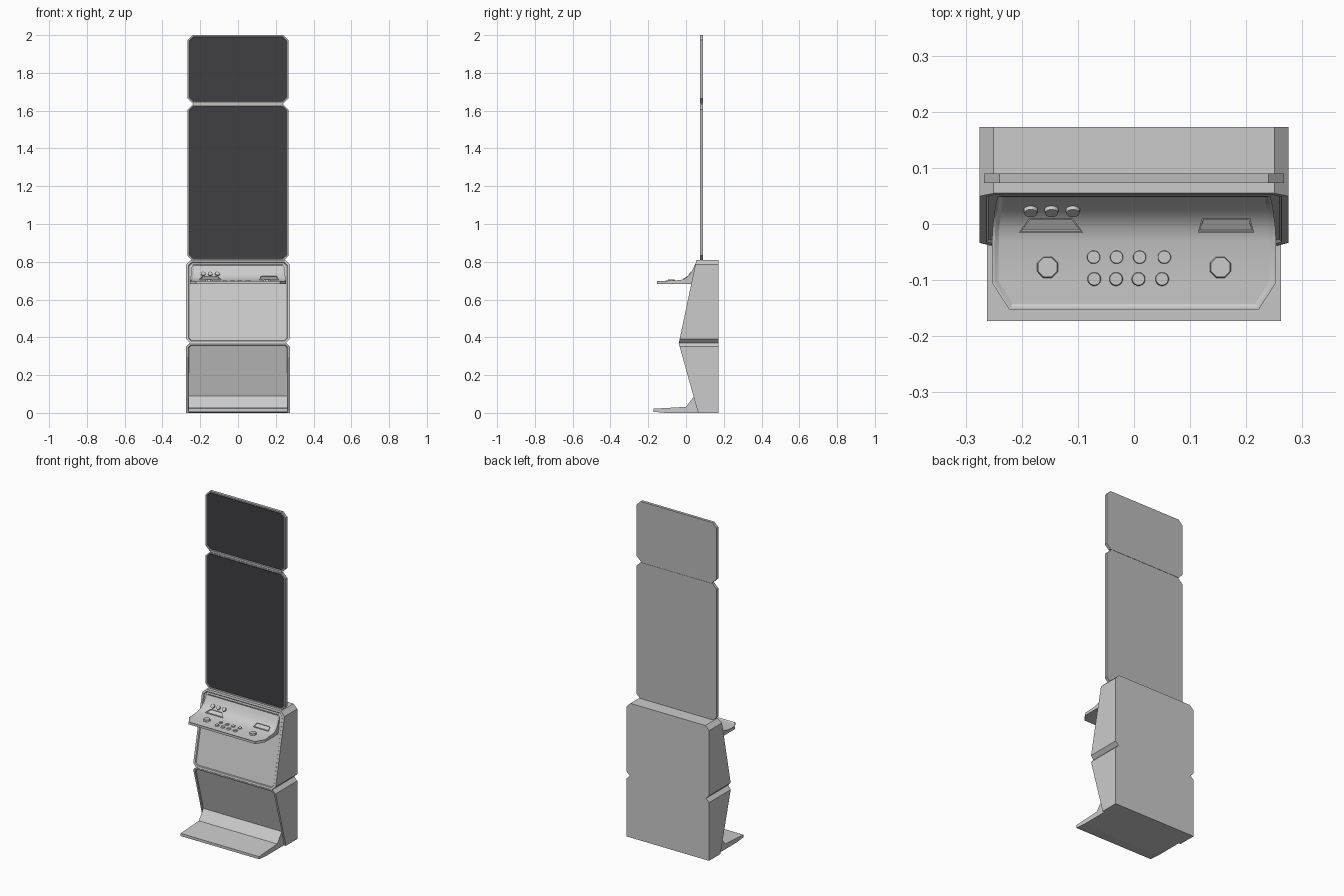
import bpy, bmesh, math
from mathutils import Matrix, Vector

if "Cube" in bpy.data.objects:
    bpy.data.objects.remove(bpy.data.objects["Cube"])

dark = bpy.data.materials.new("dark_glass")
dark.diffuse_color = (0.05, 0.05, 0.055, 1)
dark.use_nodes = True
dark.node_tree.nodes["Principled BSDF"].inputs["Base Color"].default_value = dark.diffuse_color
grey = bpy.data.materials.new("grey_shell")
grey.diffuse_color = (0.5, 0.5, 0.5, 1)
grey.use_nodes = True
grey.node_tree.nodes["Principled BSDF"].inputs["Base Color"].default_value = grey.diffuse_color


def finish(bm, name, mats=()):
    me = bpy.data.meshes.new(name)
    bm.to_mesh(me)
    bm.free()
    for m in mats:
        me.materials.append(m)
    ob = bpy.data.objects.new(name, me)
    bpy.context.collection.objects.link(ob)
    return ob


def panel(name, w, z0, z1, front_y, back_y, cut_low, cut_high, rim, depth, glass=False):
    """Corner-cut slab whose front follows front_y(z), with a recessed front."""
    right = [(w - cut_low, z0), (w, z0 + cut_low), (w, z1 - cut_high), (w - cut_high, z1)]
    if not cut_low:
        right = right[1:]
    outline = right + [(-x, z) for x, z in reversed(right)]
    bm = bmesh.new()
    f = [bm.verts.new((x, front_y(z), z)) for x, z in outline]
    b = [bm.verts.new((x, back_y, z)) for x, z in outline]
    front = bm.faces.new(f)
    bm.faces.new(b[::-1])
    for i in range(len(f)):
        j = (i + 1) % len(f)
        bm.faces.new((f[j], f[i], b[i], b[j]))
    bmesh.ops.recalc_face_normals(bm, faces=bm.faces)
    bmesh.ops.inset_region(bm, faces=[front], thickness=rim)
    bmesh.ops.inset_region(bm, faces=[front], thickness=0.004, depth=-depth)
    if glass:
        front.material_index = 1
    return finish(bm, name, (grey, dark) if glass else ())


def loft(name, rings, inset=None):
    """Solid from rings of 4 points; inset=(rim, depth) sinks the faces of side 0-1."""
    bm = bmesh.new()
    vs = [[bm.verts.new(p) for p in r] for r in rings]
    top = []
    for a, b in zip(vs, vs[1:]):
        for i in range(4):
            j = (i + 1) % 4
            face = bm.faces.new((a[i], a[j], b[j], b[i]))
            if i == 0:
                top.append(face)
    bm.faces.new(vs[0])
    bm.faces.new(vs[-1])
    bmesh.ops.recalc_face_normals(bm, faces=bm.faces)
    if inset:
        bmesh.ops.inset_region(bm, faces=top, thickness=inset[0] * 0.4)
        bmesh.ops.inset_region(bm, faces=top, thickness=inset[0] * 0.6, depth=-inset[1])
    return finish(bm, name)


def button(name, x, y, z, r, h, sides, tilt=0):
    bm = bmesh.new()
    bmesh.ops.create_cone(bm, cap_ends=True, segments=sides, radius1=r, radius2=r * 0.88, depth=h,
                          matrix=Matrix.Translation((x, y, z)) @ Matrix.Rotation(tilt, 4, 'X')
                          @ Matrix.Rotation(math.pi / sides, 4, 'Z'))
    return finish(bm, name)


# Cabinet halves, meeting at a chamfered waist
panel("upper_cabinet", 0.275, 0.37, 0.81, lambda z: -0.038 + (z - 0.37) * 0.211,
      0.173, 0.022, 0.025, 0.013, 0.005)
panel("lower_cabinet", 0.275, 0.0, 0.371, lambda z: 0.064 - z * 0.278,
      0.173, 0, 0.02, 0.013, 0.005)

# Display panels
panel("main_screen", 0.267, 0.805, 1.632, lambda z: 0.073, 0.09, 0.027, 0.027, 0.008, 0.003, True)
panel("top_screen", 0.267, 1.638, 2.0, lambda z: 0.073, 0.09, 0.027, 0.027, 0.008, 0.003, True)

# Strip joining the two displays
bm = bmesh.new()
bmesh.ops.create_cube(bm, size=1, matrix=Matrix.Translation((0, 0.082, 1.635))
                      @ Matrix.Diagonal((0.47, 0.012, 0.012, 1)))
finish(bm, "screen_joint")

# Footrest with a sloped heel
foot = [(-0.173, 0.006), (-0.173, 0.022), (0.0, 0.032), (0.044, 0.09), (0.07, 0.09),
        (0.07, 0.0), (-0.11, 0.0)]
bm = bmesh.new()
face = bm.faces.new([bm.verts.new((-0.262, y, z)) for y, z in foot])
ext = bmesh.ops.extrude_face_region(bm, geom=[face])
bmesh.ops.translate(bm, vec=(0.524, 0, 0),
                    verts=[g for g in ext["geom"] if isinstance(g, bmesh.types.BMVert)])
bmesh.ops.recalc_face_normals(bm, faces=bm.faces)
finish(bm, "footrest")

# Control deck sweeping up into the cabinet front: y, top z, half width
deck = [(-0.153, 0.697, 0.222), (-0.105, 0.699, 0.253), (-0.03, 0.703, 0.253),
        (-0.008, 0.71, 0.252), (0.010, 0.722, 0.250), (0.025, 0.740, 0.248),
        (0.037, 0.762, 0.246), (0.050, 0.79, 0.243)]
console = loft("control_deck", [[(-w, y, z), (w, y, z), (w, y, 0.683), (-w, y, 0.683)]
                                for y, z, w in deck], inset=(0.012, 0.004))
bpy.context.view_layer.objects.active = console
console.select_set(True)
bpy.ops.object.shade_smooth_by_angle(angle=math.radians(28))

# Large eight-sided buttons
for side in (-1, 1):
    button("large_button", side * 0.154, -0.077, 0.699, 0.021, 0.014, 8)

# Two rows of small round buttons
for y, xs in ((-0.059, (-0.072, -0.031, 0.010, 0.054)), (-0.098, (-0.071, -0.032, 0.008, 0.050))):
    for x in xs:
        button("small_button", x, y, 0.698, 0.0125, 0.008, 16)

# Indicator buttons on the slope
for x in (-0.184, -0.147, -0.109):
    button("slope_button", x, 0.023, 0.736, 0.013, 0.010, 16, math.radians(52))

# Slot hoods: flared mouth at the front, narrowing toward the back
for name, cx, w0, w1 in (("left_slot", -0.148, 0.057, 0.039), ("right_slot", 0.164, 0.050, 0.043)):
    hood = [[(cx - w0, -0.015, 0.700), (cx + w0, -0.015, 0.700),
             (cx + w1, 0.010, 0.700), (cx - w1, 0.010, 0.700)],
            [(cx - w0, -0.015, 0.710), (cx + w0, -0.015, 0.710),
             (cx + w1, 0.010, 0.725), (cx - w1, 0.010, 0.725)]]
    bm_ob = loft(name, hood)
    bm = bmesh.new()
    bm.from_mesh(bm_ob.data)
    bm.normal_update()
    top = max(bm.faces, key=lambda f: f.calc_center_median().z)
    bmesh.ops.inset_region(bm, faces=[top], thickness=0.004)
    bmesh.ops.inset_region(bm, faces=[top], thickness=0.001, depth=-0.004)
    bm.to_mesh(bm_ob.data)
    bm.free()
